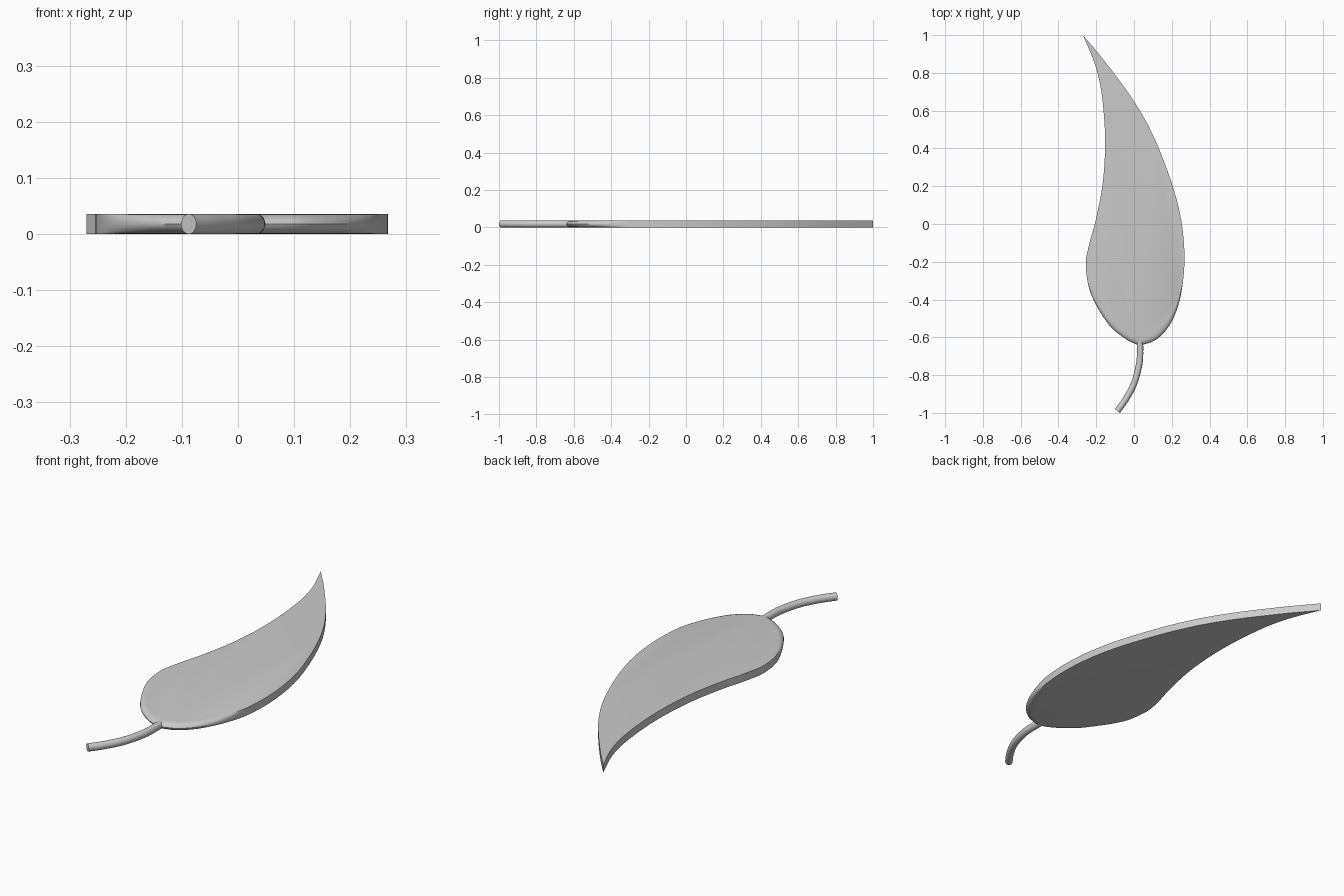
import bpy, bmesh, math
from mathutils import Vector

if "Cube" in bpy.data.objects:
    bpy.data.objects.remove(bpy.data.objects["Cube"])

H = 0.018  # half thickness


def spline(pts, steps):
    # Catmull-Rom through an open list of points
    P = [Vector(p) for p in pts]
    P = [2 * P[0] - P[1]] + P + [2 * P[-1] - P[-2]]
    out = []
    for i in range(1, len(P) - 2):
        a, b, c, d = P[i - 1:i + 3]
        for k in range(steps):
            t = k / steps
            out.append(0.5 * (2 * b + (c - a) * t + (2 * a - 5 * b + 4 * c - d) * t * t
                              + (3 * b - a - 3 * c + d) * t ** 3))
    return out + [P[-2]]


def finish(bm, name):
    bmesh.ops.recalc_face_normals(bm, faces=bm.faces)
    me = bpy.data.meshes.new(name)
    bm.to_mesh(me)
    bm.free()
    ob = bpy.data.objects.new(name, me)
    bpy.context.collection.objects.link(ob)
    bpy.ops.object.select_all(action='DESELECT')
    ob.select_set(True)
    bpy.context.view_layer.objects.active = ob
    bpy.ops.object.shade_smooth_by_angle(angle=math.radians(35))


def skin(bm, rings):
    # Bridge closed rings and cap both ends
    vs = [[bm.verts.new(p) for p in r] for r in rings]
    n = len(vs[0])
    for a, b in zip(vs, vs[1:]):
        for j in range(n):
            k = (j + 1) % n
            bm.faces.new((a[j], a[k], b[k], b[j]))
    bm.faces.new(vs[0])
    bm.faces.new(vs[-1])


# Leaf blade: curved outline, straight rim that becomes rounded toward the base
left = [(0.03, -0.645), (-0.05, -0.605), (-0.14, -0.525), (-0.228, -0.37), (-0.255, -0.22),
        (-0.238, -0.11), (-0.203, 0.02), (-0.165, 0.22), (-0.153, 0.45), (-0.17, 0.68),
        (-0.205, 0.84), (-0.27, 1.0)]
right = [(-0.27, 1.0), (-0.15, 0.855), (0.0, 0.65), (0.11, 0.45), (0.205, 0.2), (0.253, 0.0),
         (0.267, -0.2), (0.245, -0.39), (0.195, -0.525), (0.12, -0.61), (0.03, -0.645)]
outline = spline(left, 8)[:-1] + spline(right, 8)[:-1]
n = len(outline)
rings = []
for s in range(9):
    a = math.radians(-90 + 180 * s / 8)
    ring = []
    for i, p in enumerate(outline):
        t = (outline[(i + 1) % n] - outline[i - 1]).normalized()
        inward = Vector((t.y, -t.x))
        f = min(1, max(0, (-0.3 - p.y) / 0.3))
        w = 0.035 * f * f * (3 - 2 * f)
        q = p + inward * w * (1 - math.cos(a))
        ring.append((q.x, q.y, H + H * math.sin(a)))
    rings.append(ring)
bm = bmesh.new()
skin(bm, rings)
finish(bm, "leaf_blade")

# Stem: round tube along a bend
path = spline([(0.03, -0.60), (0.032, -0.66), (0.028, -0.74), (0.0, -0.845),
               (-0.045, -0.93), (-0.088, -0.99)], 5)
rings = []
for i, p in enumerate(path):
    t = (path[min(i + 1, len(path) - 1)] - path[max(i - 1, 0)]).normalized()
    side = Vector((t.y, -t.x))
    ring = []
    for k in range(20):
        a = math.tau * k / 20
        q = p + side * 0.017 * math.cos(a)
        ring.append((q.x, q.y, H + H * math.sin(a)))
    rings.append(ring)
bm = bmesh.new()
skin(bm, rings)
finish(bm, "stem")
